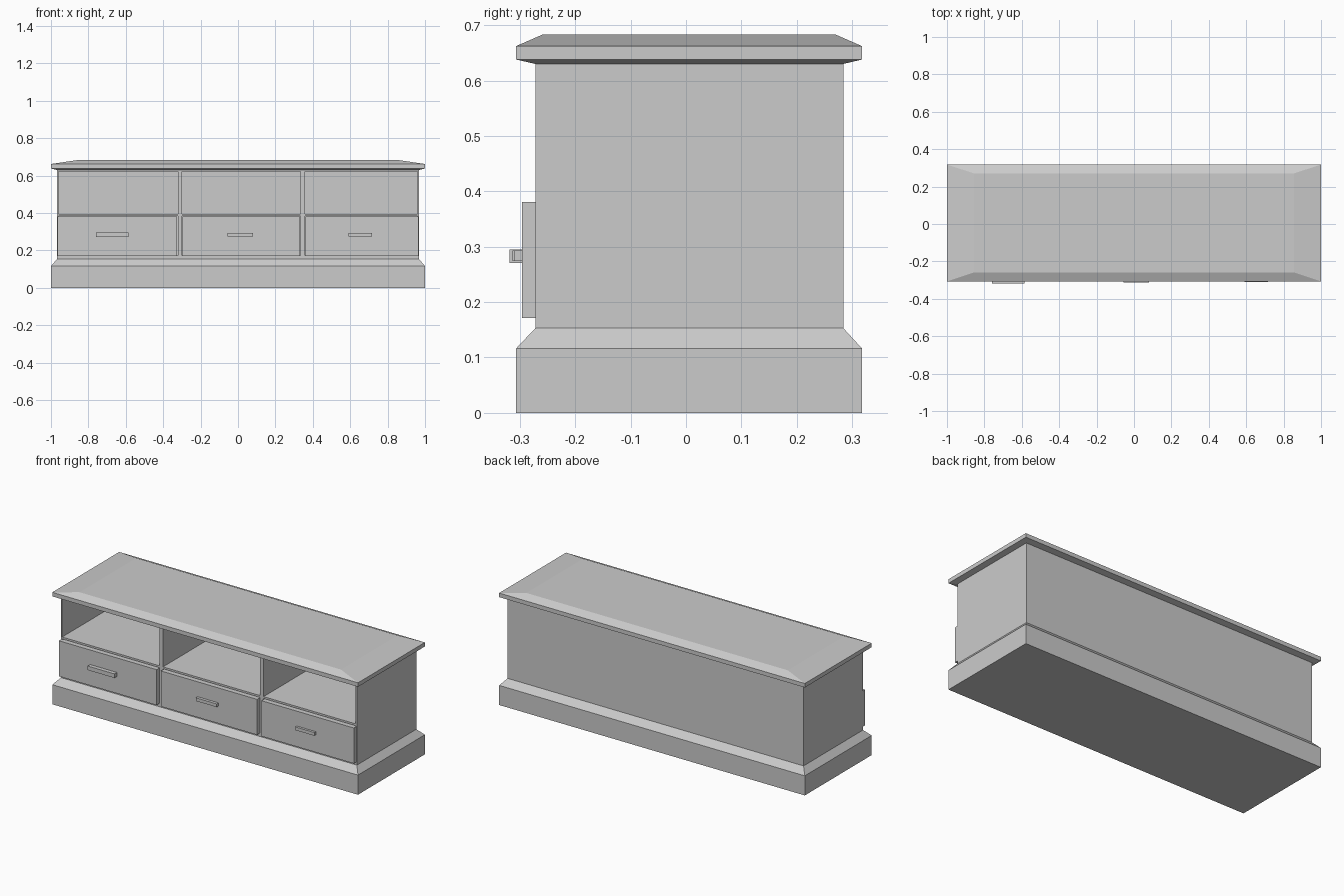
import bpy, bmesh

if "Cube" in bpy.data.objects:
    bpy.data.objects.remove(bpy.data.objects["Cube"])


def loft(name, rings):
    """Stack of rectangles (x0, x1, y0, y1, z) joined into a closed solid."""
    bm = bmesh.new()
    loops = [[bm.verts.new(p) for p in ((x0, y0, z), (x1, y0, z), (x1, y1, z), (x0, y1, z))]
             for x0, x1, y0, y1, z in rings]
    bm.faces.new(loops[0][::-1])
    bm.faces.new(loops[-1])
    for a, b in zip(loops, loops[1:]):
        for i in range(4):
            j = (i + 1) % 4
            bm.faces.new((a[i], a[j], b[j], b[i]))
    bmesh.ops.recalc_face_normals(bm, faces=bm.faces)
    mesh = bpy.data.meshes.new(name)
    bm.to_mesh(mesh)
    bm.free()
    obj = bpy.data.objects.new(name, mesh)
    bpy.context.collection.objects.link(obj)
    return obj


def box(name, x0, x1, y0, y1, z0, z1):
    return loft(name, [(x0, x1, y0, y1, z0), (x0, x1, y0, y1, z1)])


W, F, B = 0.968, -0.272, 0.284          # carcass half width, front, back
OF, OB = -0.307, 0.318                  # plinth and top overhang

# Plinth with sloped upper edge
loft("plinth", [(-1, 1, OF, OB, 0), (-1, 1, OF, OB, 0.116), (-W, W, F, B, 0.153)])

# Table top with flared underside and wide bevel above
loft("table_top", [(-W, W, F, B, 0.622), (-W, W, F, B, 0.63), (-1, 1, OF, OB, 0.638),
                   (-1, 1, OF, OB, 0.662), (-0.855, 0.855, -0.259, 0.27, 0.683)])

# Carcass: sides, back, dividers, shelf and bottom rail
T = 0.008
for name, s in (("left_side", -1), ("right_side", 1)):
    a, b = sorted((s * W, s * (W - T)))
    box(name, a, b, F, B, 0.153, 0.622)
IN = W - T
box("back_panel", -IN, IN, B - T, B, 0.153, 0.622)
box("bottom_panel", -IN, IN, F, B - T, 0.153, 0.172)
bays = [(-IN, -0.322), (-0.300, 0.335), (0.358, IN)]
for i in range(2):
    box(f"divider_{i + 1}", bays[i][1], bays[i + 1][0], F, B - T, 0.172, 0.622)

# Shelves and drawers with bar handles: (x0, x1, front, z0, z1)
handles = [(-0.76, -0.585, -0.319, 0.271, 0.295),
           (-0.057, 0.08, -0.313, 0.274, 0.293),
           (0.592, 0.716, -0.310, 0.274, 0.293)]
for i, ((x0, x1), (h0, h1, hy, z0, z1)) in enumerate(zip(bays, handles), 1):
    box(f"shelf_{i}", x0, x1, F, B - T, 0.384, 0.395)
    d0 = x0 - 0.005 if i == 1 else x0 + 0.003
    d1 = x1 + 0.005 if i == 3 else x1 - 0.003
    box(f"drawer_front_{i}", d0, d1, -0.296, F, 0.171, 0.381)
    box(f"drawer_box_{i}", x0 + 0.004, x1 - 0.004, F, B - 0.03, 0.173, 0.380)
    box(f"drawer_handle_{i}", h0, h1, hy, -0.295, z0, z1)
